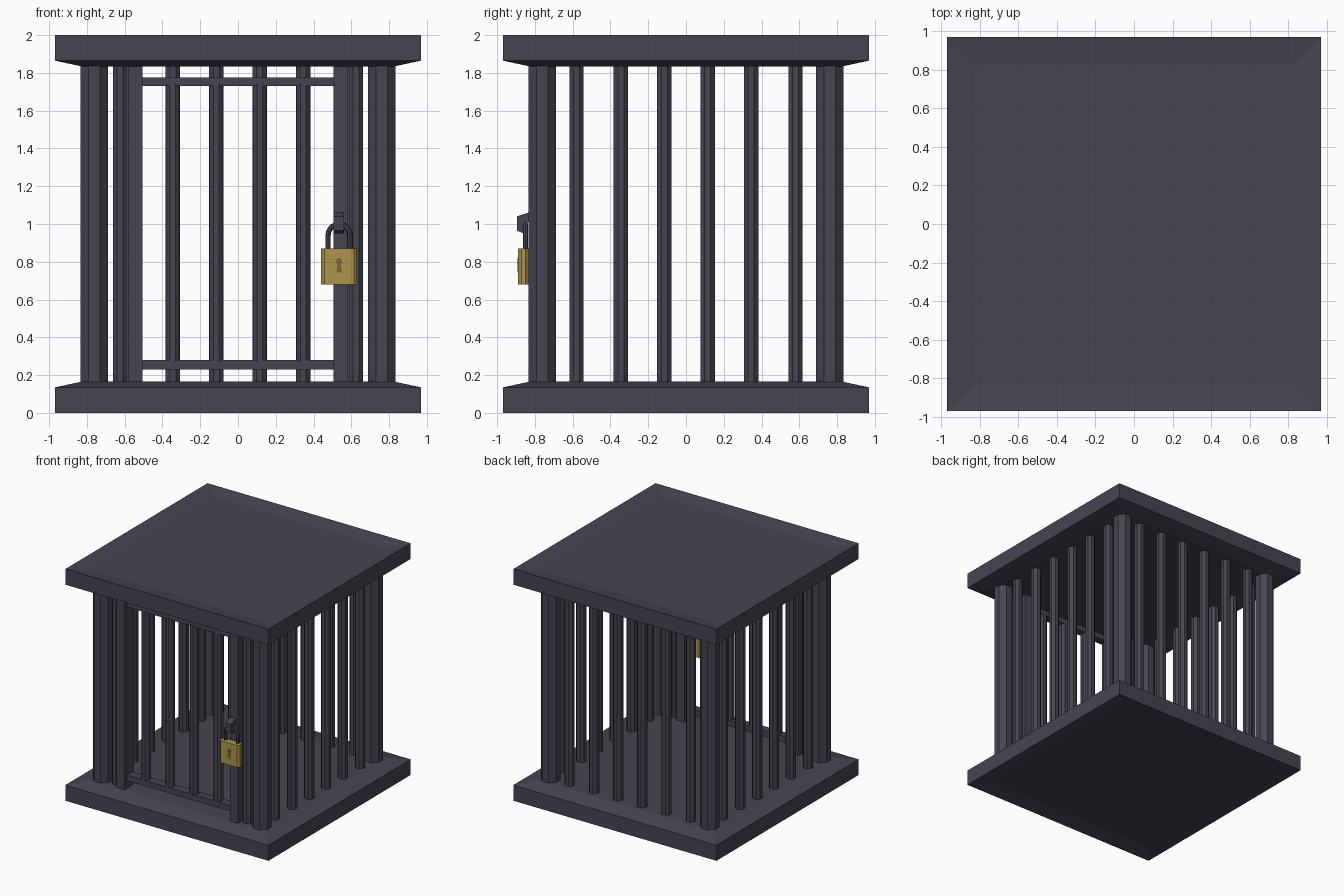
import bpy, bmesh, math
from mathutils import Vector

if "Cube" in bpy.data.objects:
    bpy.data.objects.remove(bpy.data.objects["Cube"])


def material(name, rgb):
    m = bpy.data.materials.new(name)
    m.diffuse_color = (*rgb, 1)
    m.use_nodes = True
    m.node_tree.nodes["Principled BSDF"].inputs["Base Color"].default_value = m.diffuse_color
    return m


IRON = material("dark_iron", (0.062, 0.059, 0.083))
BRASS = material("brass", (0.42, 0.30, 0.075))
SHADE = material("keyhole_brown", (0.20, 0.14, 0.04))


def loft(name, rings, mat):
    """Skin a list of equal-length point rings and cap both ends."""
    bm = bmesh.new()
    vs = [[bm.verts.new(p) for p in ring] for ring in rings]
    n = len(vs[0])
    for a, b in zip(vs, vs[1:]):
        for i in range(n):
            j = (i + 1) % n
            bm.faces.new((a[i], a[j], b[j], b[i]))
    bm.faces.new(vs[0][::-1])
    bm.faces.new(vs[-1])
    bmesh.ops.recalc_face_normals(bm, faces=bm.faces)
    me = bpy.data.meshes.new(name)
    bm.to_mesh(me)
    bm.free()
    me.materials.append(mat)
    ob = bpy.data.objects.new(name, me)
    bpy.context.collection.objects.link(ob)
    return ob


def prism(name, outline, axis, lo, hi, mat):
    """Extrude a 2D outline along one axis."""
    def place(p, t):
        q = list(p)
        q.insert(axis, t)
        return q
    return loft(name, [[place(p, t) for p in outline] for t in (lo, hi)], mat)


def rect(x0, x1, y0, y1):
    return [(x0, y0), (x1, y0), (x1, y1), (x0, y1)]


def bar(name, x, y, half, lo=0.15, hi=1.85):
    """Upright eight-sided bar, measured across its flats."""
    r = half / math.cos(math.pi / 8)
    pts = [(x + r * math.cos(math.pi / 8 + k * math.pi / 4),
            y + r * math.sin(math.pi / 8 + k * math.pi / 4)) for k in range(8)]
    prism(name, pts, 2, lo, hi, IRON)


# Floor and roof slabs: chamfered inside, shallow dish outside
SLAB = [(0.83, 0.022), (0.97, 0.0), (0.97, 0.135), (0.83, 0.165)]
for name, flip in (("floor_slab", False), ("roof_slab", True)):
    loft(name, [[(x, y, 2 - z if flip else z) for x, y in rect(-h, h, -h, h)]
                for h, z in SLAB], IRON)

# Corner posts
P = 0.76
for sx in (-1, 1):
    for sy in (-1, 1):
        bar("corner_post", sx * P, sy * P, 0.073)

# Bars on the back and both sides
STEPS = [-0.58, -0.345, -0.115, 0.115, 0.345, 0.58]
for t in STEPS:
    bar("back_bar", t, P, 0.038)
    bar("left_bar", -P, t, 0.038)
    bar("right_bar", P, t, 0.038)

# Front: bars beside the door, door stiles, rails and door bars
for s in (-1, 1):
    bar("front_bar", s * 0.625, -P, 0.036)
    x0, x1 = sorted((s * 0.505, s * 0.58))
    prism("door_stile", rect(x0, x1, -0.83, -0.70), 2, 0.15, 1.85, IRON)
for z0, z1 in ((0.23, 0.28), (1.73, 1.775)):
    prism("door_rail", rect(-0.795, -0.725, z0, z1), 0, -0.51, 0.51, IRON)
for t in STEPS[1:-1]:
    bar("door_bar", t, -P, 0.036, 0.27, 1.74)

# Hooked hasp on the right stile
HOOK = [(-0.82, 1.065), (-0.895, 1.04), (-0.895, 0.965), (-0.86, 0.95),
        (-0.86, 1.0), (-0.82, 1.015)]
prism("hasp", HOOK, 0, 0.505, 0.56, IRON)

# Padlock body with chamfered upright edges
CX, c = 0.535, 0.018
x0, x1, y0, y1 = CX - 0.096, CX + 0.096, -0.89, -0.832
prism("padlock_body", [(x0 + c, y0), (x1 - c, y0), (x1, y0 + c), (x1, y1 - c),
                       (x1 - c, y1), (x0 + c, y1), (x0, y1 - c), (x0, y0 + c)],
      2, 0.68, 0.87, BRASS)

# Shackle: eight-sided tube swept along an arch
path = [Vector((CX + 0.058, -0.85, 0.86))]
path += [Vector((CX + 0.058 * math.cos(a), -0.85, 0.94 + 0.058 * math.sin(a)))
         for a in [k * math.pi / 10 for k in range(11)]]
path.append(Vector((CX - 0.058, -0.85, 0.86)))
rings = []
for i, p in enumerate(path):
    t = (path[min(i + 1, len(path) - 1)] - path[max(i - 1, 0)]).normalized()
    side = Vector((0, 1, 0))
    out = t.cross(side)
    rings.append([p + 0.014 * (math.cos(a) * side + math.sin(a) * out)
                  for a in [k * math.pi / 4 for k in range(8)]])
loft("shackle", rings, IRON)

# Keyhole plate: round top with a flared slot
key = [(CX + 0.017 * math.cos(a), 0.803 + 0.017 * math.sin(a))
       for a in [math.radians(-60 + 30 * k) for k in range(11)]]
key += [(CX - 0.015, 0.742), (CX + 0.015, 0.742)]
prism("keyhole", key, 1, -0.893, -0.889, SHADE)
